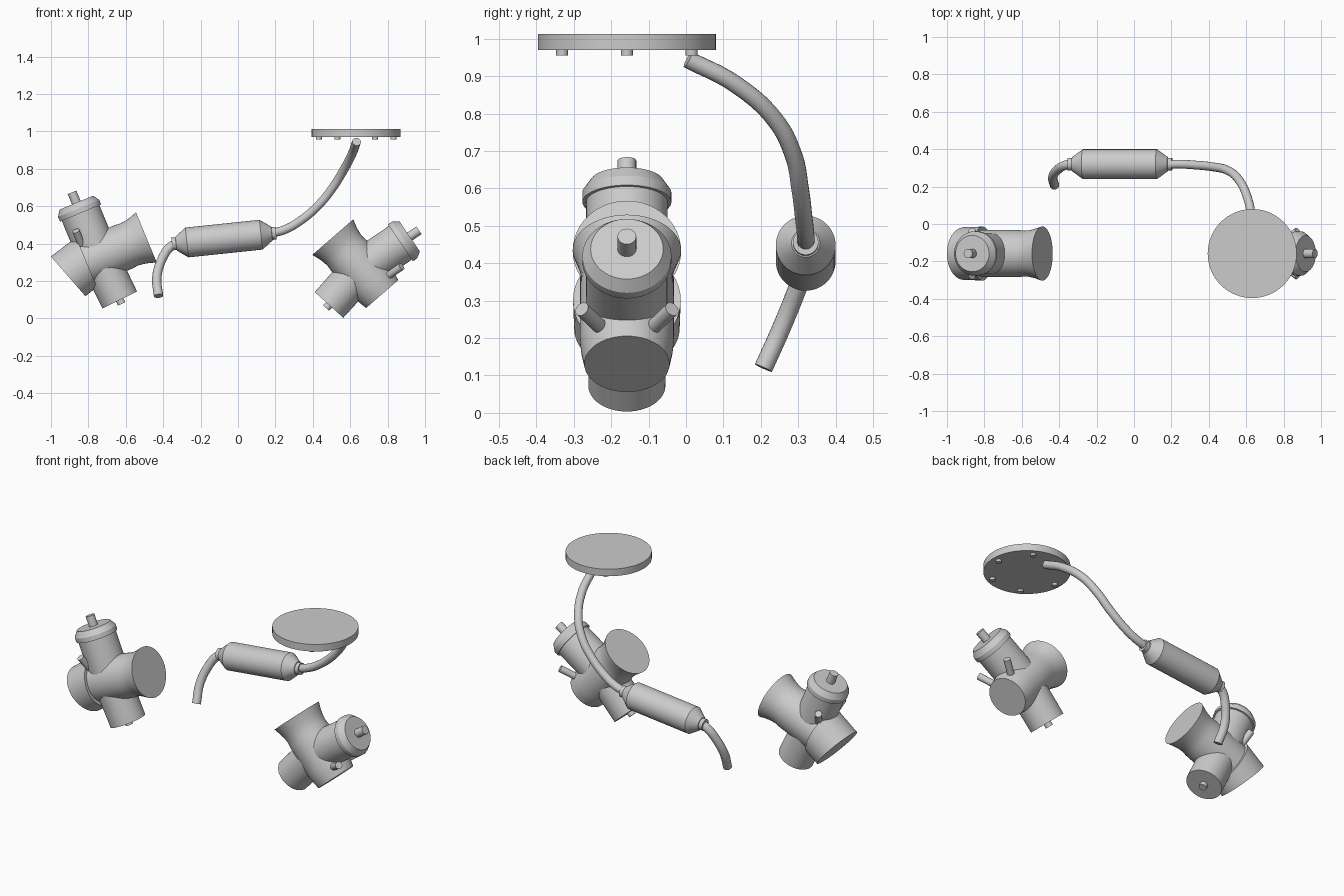
import bpy, bmesh, math
from mathutils import Vector

if "Cube" in bpy.data.objects:
    bpy.data.objects.remove(bpy.data.objects["Cube"])

grey = bpy.data.materials.new("light_grey")
grey.use_nodes = True
colour = (0.6, 0.6, 0.6, 1)
grey.diffuse_color = colour
grey.node_tree.nodes["Principled BSDF"].inputs["Base Color"].default_value = colour


def finish(ob):
    ob.data.materials.append(grey)
    bpy.ops.object.select_all(action="DESELECT")
    ob.select_set(True)
    bpy.context.view_layer.objects.active = ob
    if ob.type == "CURVE":
        bpy.ops.object.convert(target="MESH")
    bpy.ops.object.shade_smooth_by_angle(angle=math.radians(30))


def loft(name, rings, sides=48):
    """Capped skin over circles given as (centre, axis, radius)."""
    bm = bmesh.new()
    loops = []
    for centre, axis, r in rings:
        axis = Vector(axis).normalized()
        ref = Vector((0, 1, 0)) if abs(axis.y) < 0.8 else Vector((1, 0, 0))
        u = ref.cross(axis).normalized()
        v = axis.cross(u)
        loops.append([bm.verts.new(Vector(centre) + r * (u * math.cos(a) + v * math.sin(a)))
                      for a in (i * math.tau / sides for i in range(sides))])
    for a, b in zip(loops, loops[1:]):
        for i in range(sides):
            j = (i + 1) % sides
            bm.faces.new((a[i], a[j], b[j], b[i]))
    bm.faces.new(loops[0][::-1])
    bm.faces.new(loops[-1])
    bmesh.ops.recalc_face_normals(bm, faces=bm.faces)
    me = bpy.data.meshes.new(name)
    bm.to_mesh(me)
    bm.free()
    ob = bpy.data.objects.new(name, me)
    bpy.context.collection.objects.link(ob)
    finish(ob)


def turned(name, origin, axis, profile, sides=48):
    """Turned part; profile lists (distance along axis, radius)."""
    axis = Vector(axis).normalized()
    loft(name, [(Vector(origin) + axis * d, axis, r) for d, r in profile], sides)


def pipe(name, points, radius):
    cu = bpy.data.curves.new(name, "CURVE")
    cu.dimensions = "3D"
    cu.bevel_depth = radius
    cu.bevel_resolution = 6
    cu.resolution_u = 8
    cu.use_fill_caps = True
    sp = cu.splines.new("BEZIER")
    sp.bezier_points.add(len(points) - 1)
    for bp, co in zip(sp.bezier_points, points):
        bp.co = co
        bp.handle_left_type = bp.handle_right_type = "AUTO"
    ob = bpy.data.objects.new(name, cu)
    bpy.context.collection.objects.link(ob)
    finish(ob)


def heading(degrees):
    a = math.radians(degrees)
    return Vector((math.cos(a), 0, math.sin(a)))


# Round plate with six bolts underneath
UP = (0, 0, 1)
plate = Vector((0.632, -0.158, 0.97))
turned("round_plate", plate, UP, [(0, 0.238), (0.043, 0.238)], 64)
for i in range(6):
    a = i * math.pi / 3
    spot = plate + 0.2 * Vector((math.cos(a), math.sin(a), 0))
    turned("plate_bolt", spot, UP, [(-0.014, 0.016), (0.01, 0.016)], 20)

# Bent pipes and the canister between them
pipe("upper_pipe", [(0.634, 0.005, 0.945), (0.61, 0.13, 0.88), (0.56, 0.237, 0.785),
                    (0.5, 0.287, 0.69), (0.425, 0.305, 0.6), (0.33, 0.315, 0.52),
                    (0.25, 0.32, 0.475), (0.18, 0.32, 0.455)], 0.0235)
pipe("tail_pipe", [(-0.33, 0.32, 0.4), (-0.365, 0.315, 0.38), (-0.405, 0.293, 0.32),
                   (-0.434, 0.252, 0.22), (-0.425, 0.207, 0.12)], 0.025)
turned("canister", (-0.075, 0.32, 0.427), heading(6),
       [(-0.28, 0.034), (-0.258, 0.034), (-0.257, 0.038), (-0.199, 0.08),
        (0.199, 0.08), (0.257, 0.038), (0.258, 0.034), (0.28, 0.034)])


def junction(side, origin, horn, stem, stub, horn_len, tail_profile, peg_shift):
    """Four way body: flared horn, capped stem, stub and side pegs."""
    o = Vector(origin)
    h, s, b = heading(horn), heading(stem), heading(stub)
    flare = [(0.13, 0.125), (0.1, 0.122), (0.07, 0.125), (0.04, 0.132), (0.015, 0.14), (0, 0.145)]
    turned(side + "_horn_body", o, h,
           tail_profile + [(horn_len - d, r) for d, r in flare])
    turned(side + "_stem", o, s, [(0, 0.109), (0.26, 0.109)])
    turned(side + "_stem_cap", o, s, [(0.255, 0.119), (0.282, 0.119), (0.315, 0.097)])
    turned(side + "_stem_knob", o, s, [(0.3, 0.025), (0.375, 0.025)], 24)
    turned(side + "_stub", o, b, [(0, 0.105), (0.255, 0.103)])
    turned(side + "_stub_knob", o, b, [(0.24, 0.022), (0.278, 0.022)], 24)
    for sign in (-1, 1):
        base = o + s * 0.09 - h * peg_shift + Vector((0, sign * 0.07, 0))
        turned(side + "_peg", base, s * 0.085 + Vector((0, sign * 0.05, 0)),
               [(0, 0.02), (0.1, 0.02)], 24)


# Left junction ends plainly, right one ends in a bent collar
junction("left", (0.657, -0.158, 0.262), 131, 34, 228, 0.229,
         [(-0.174, 0.114), (-0.13, 0.122), (-0.09, 0.126)], 0.11)
right = Vector((-0.744, -0.158, 0.328))
junction("right", right, 22.5, 112.5, -64, 0.275, [(-0.09, 0.126)], 0.06)
loft("right_bent_collar", [(right - heading(22.5) * 0.071, heading(22.5), 0.144),
                           (right + Vector((-0.164, 0, -0.103)), heading(41), 0.141)])
